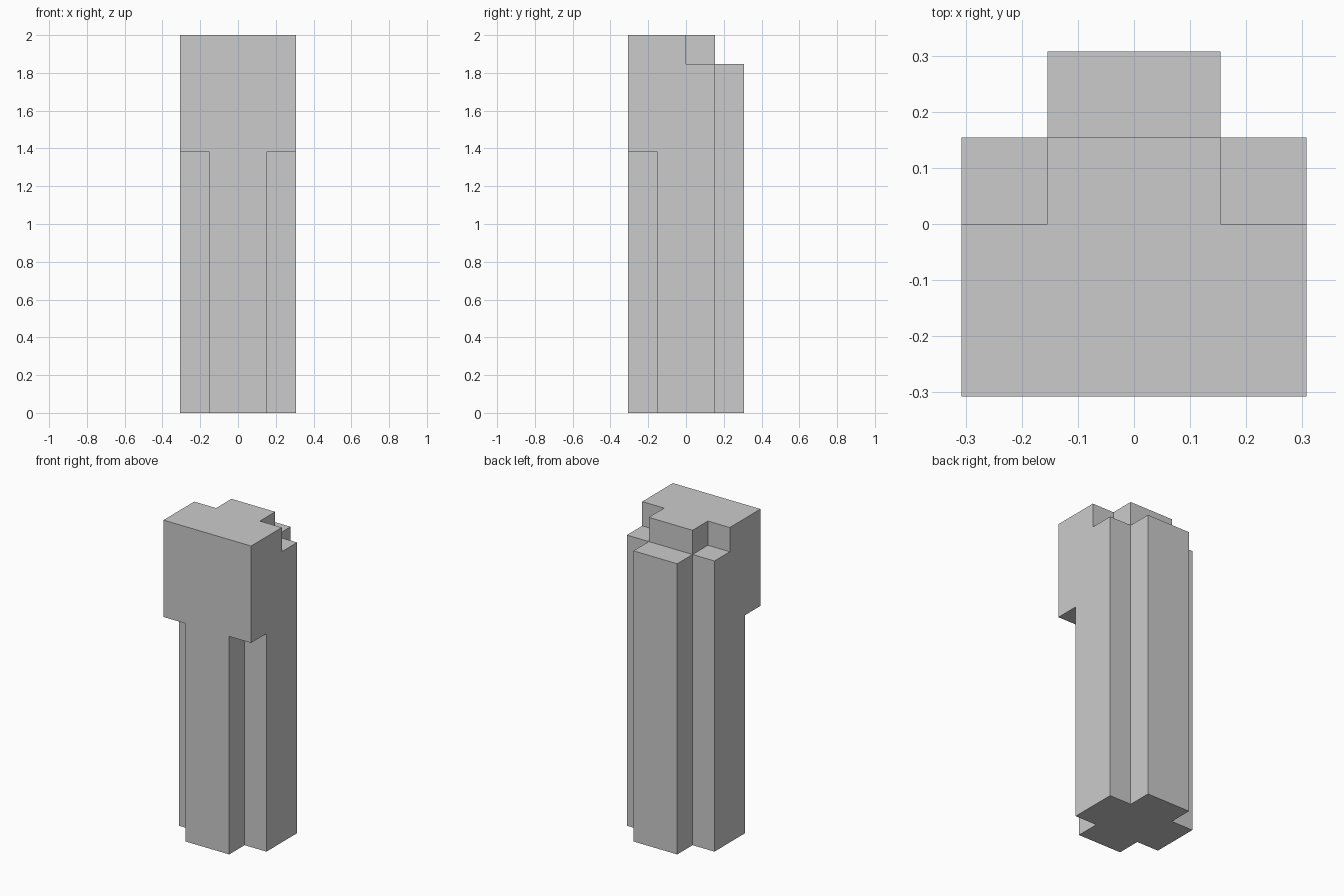
import bpy, bmesh
from math import radians

if "Cube" in bpy.data.objects:
    bpy.data.objects.remove(bpy.data.objects["Cube"])

U = 2 / 13  # grid unit: the model is 13 units tall


def prism(name, outline, z0, z1):
    """Extrude a closed outline (grid units) from z0 to z1."""
    bm = bmesh.new()
    base = bm.faces.new([bm.verts.new((x, y, z0)) for x, y in outline])
    top = bmesh.ops.extrude_face_region(bm, geom=[base], use_keep_orig=True)["geom"]
    bmesh.ops.translate(bm, vec=(0, 0, z1 - z0),
                        verts=[v for v in top if isinstance(v, bmesh.types.BMVert)])
    bmesh.ops.recalc_face_normals(bm, faces=bm.faces)
    mesh = bpy.data.meshes.new(name)
    bm.to_mesh(mesh)
    bm.free()
    obj = bpy.data.objects.new(name, mesh)
    bpy.context.collection.objects.link(obj)
    return obj


def mirrored(half):
    """Complete a right-hand outline (front to back) across x = 0."""
    return half + [(-x, y) for x, y in reversed(half)]


# Cross-shaped column
column = prism("column", mirrored([(1, -2), (1, -1), (2, -1), (2, 1), (1, 1), (1, 2)]), 0, 12)

# Overhanging front block and the raised step on top
parts = [
    prism("front_block", mirrored([(2, -2), (2, 0)]), 9, 13),
    prism("top_step", mirrored([(1, -1), (1, 1)]), 11, 13),
]

# Fuse the parts into one solid
for part in parts:
    mod = column.modifiers.new("join_" + part.name, "BOOLEAN")
    mod.operation = "UNION"
    mod.solver = "EXACT"
    mod.object = part
graph = bpy.context.evaluated_depsgraph_get()
mesh = bpy.data.meshes.new_from_object(column.evaluated_get(graph))
column.modifiers.clear()
column.data = mesh
for part in parts:
    bpy.data.objects.remove(part)

# Clear flat seams and bring to final size
bm = bmesh.new()
bm.from_mesh(mesh)
bmesh.ops.remove_doubles(bm, verts=bm.verts, dist=0.001)
bmesh.ops.dissolve_limit(bm, angle_limit=radians(1), verts=bm.verts, edges=bm.edges)
bmesh.ops.scale(bm, vec=(U, U, U), verts=bm.verts)
bm.to_mesh(mesh)
bm.free()
column.name = "stepped_column"
